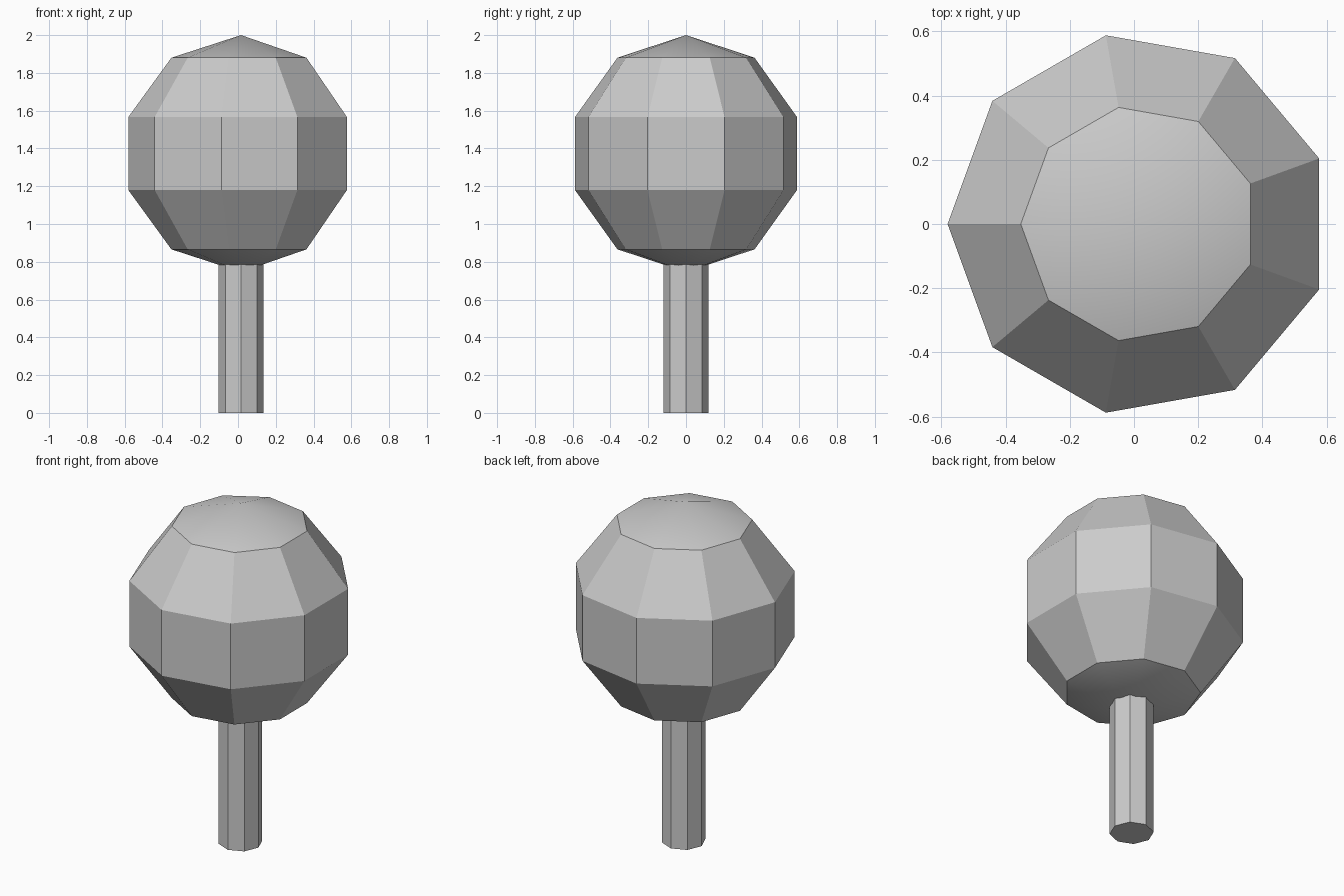
import bpy
import bmesh
from math import cos, sin, pi, radians

default_cube = bpy.data.objects.get("Cube")
if default_cube:
    bpy.data.objects.remove(default_cube)

grey = bpy.data.materials.new("plain_grey")
grey.use_nodes = True
colour = (0.6, 0.6, 0.6, 1)
grey.diffuse_color = colour
grey.node_tree.nodes["Principled BSDF"].inputs["Base Color"].default_value = colour

AXIS_X = 0.016  # shared vertical axis of crown and trunk


def lathe(name, sides, profile):
    """Turn (radius, height) pairs, bottom to top, into a faceted solid.
    A zero radius makes a pole; other ends are capped flat."""
    bm = bmesh.new()
    rings = []
    for radius, z in profile:
        count = sides if radius else 1
        rings.append([bm.verts.new((radius * cos(pi + 2 * pi * i / sides),
                                    radius * sin(pi + 2 * pi * i / sides), z))
                      for i in range(count)])
    for low, high in zip(rings, rings[1:]):
        for i in range(sides):
            j = (i + 1) % sides
            if len(low) == 1:
                bm.faces.new((low[0], high[j], high[i]))
            elif len(high) == 1:
                bm.faces.new((low[i], low[j], high[0]))
            else:
                bm.faces.new((low[i], low[j], high[j], high[i]))
    for ring in (rings[0], rings[-1]):
        if len(ring) > 1:
            bm.faces.new(ring)
    bmesh.ops.recalc_face_normals(bm, faces=bm.faces)
    mesh = bpy.data.meshes.new(name)
    bm.to_mesh(mesh)
    bm.free()
    mesh.materials.append(grey)
    obj = bpy.data.objects.new(name, mesh)
    obj.location.x = AXIS_X
    bpy.context.collection.objects.link(obj)
    bpy.ops.object.select_all(action="DESELECT")
    obj.select_set(True)
    bpy.context.view_layer.objects.active = obj
    bpy.ops.object.shade_smooth_by_angle(angle=radians(30))
    return obj


# Trunk: octagonal post running up into the crown
lathe("trunk", 8, [(0.118, 0), (0.118, 0.9)])

# Crown: nine-sided ball with five bands
R, MID = 0.627, 1.373
bands = 5
lathe("crown", 9, [(R * sin(pi * k / bands) if 0 < k < bands else 0,
                    MID - R * cos(pi * k / bands)) for k in range(bands + 1)])
